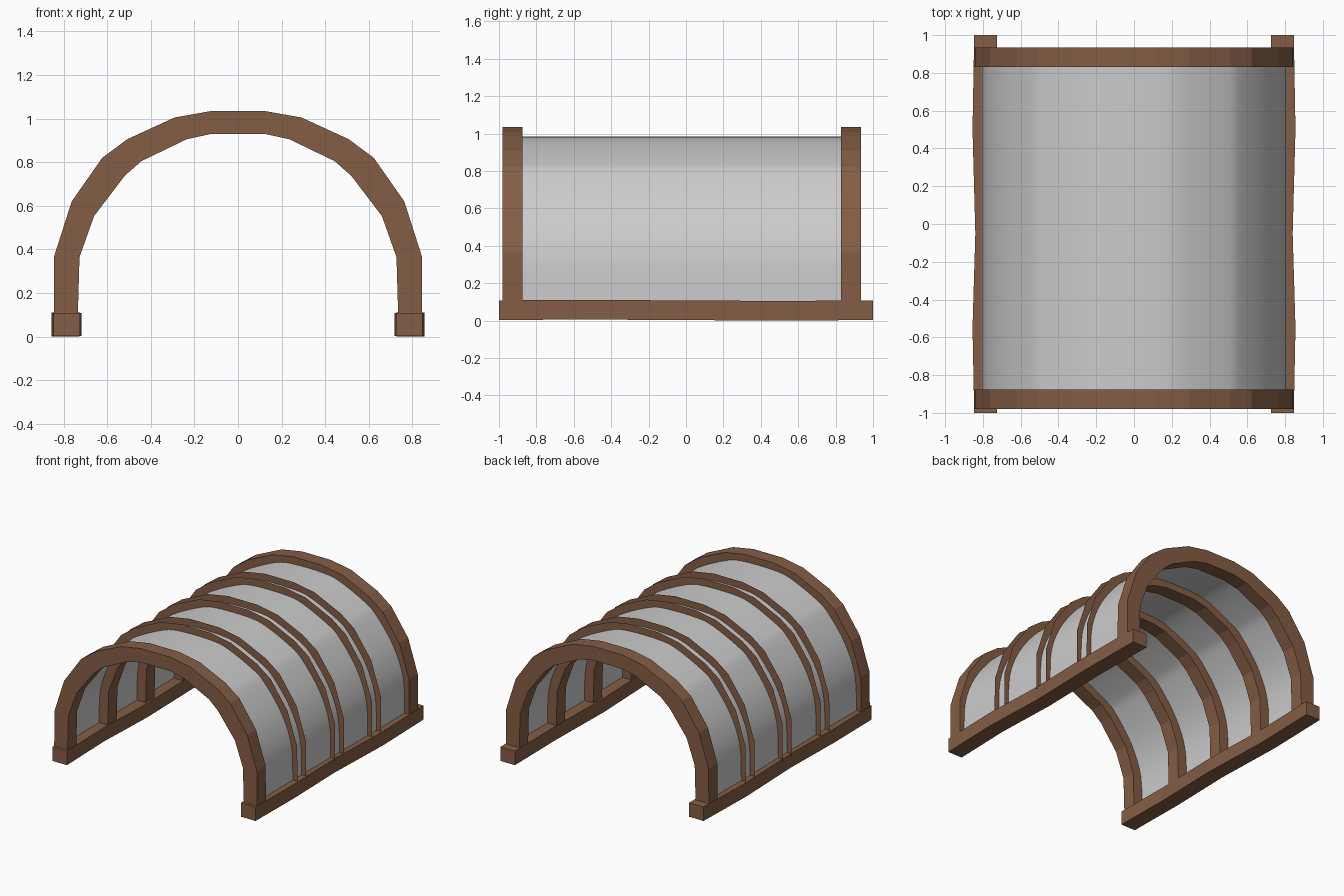
import bpy, bmesh
from mathutils import Vector

if "Cube" in bpy.data.objects:
    bpy.data.objects.remove(bpy.data.objects["Cube"])

wood = bpy.data.materials.new("wood")
wood.diffuse_color = (0.23, 0.11, 0.06, 1)
wood.use_nodes = True
wood.node_tree.nodes["Principled BSDF"].inputs["Base Color"].default_value = wood.diffuse_color

# Half profiles of the arch (x, z), foot to crown
OUTER = [(0.845, 0.09), (0.843, 0.37), (0.763, 0.62), (0.623, 0.82),
         (0.507, 0.906), (0.291, 1.005), (0.122, 1.035)]
INNER = [(0.735, 0.09), (0.727, 0.365), (0.66, 0.553), (0.52, 0.737),
         (0.443, 0.805), (0.236, 0.905), (0.122, 0.93)]
COVER = [(0.808, 0.09), (0.795, 0.367), (0.712, 0.587), (0.571, 0.778),
         (0.475, 0.853), (0.264, 0.953), (0.122, 0.98)]


def mirrored(half):
    return half + [(-x, z) for x, z in reversed(half)]


def finish(bm, name, mat=None):
    bmesh.ops.recalc_face_normals(bm, faces=bm.faces)
    me = bpy.data.meshes.new(name)
    bm.to_mesh(me)
    bm.free()
    ob = bpy.data.objects.new(name, me)
    bpy.context.collection.objects.link(ob)
    if mat:
        me.materials.append(mat)
    return ob


def loft(bm, rings, closed):
    """Bridge consecutive rings of points with quads."""
    vs = [[bm.verts.new(p) for p in r] for r in rings]
    n = len(vs[0])
    for a, b in zip(vs, vs[1:]):
        for i in range(n if closed else n - 1):
            j = (i + 1) % n
            bm.faces.new((a[i], a[j], b[j], b[i]))
    return vs


def arch(name, y0, y1, open_top):
    # the cross-section is swept from foot to foot; inner ribs have no outer face
    bm = bmesh.new()
    rings = [[(ox, y0, oz), (ix, y0, iz), (ix, y1, iz), (ox, y1, oz)]
             for (ox, oz), (ix, iz) in zip(mirrored(OUTER), mirrored(INNER))]
    vs = loft(bm, rings, not open_top)
    if not open_top:
        bm.faces.new(vs[0])
        bm.faces.new(vs[-1])
    return finish(bm, name, wood)


# End arches and the open-topped ribs between them
arch("front_arch", -0.98, -0.875, False)
arch("back_arch", 0.83, 0.935, False)
for i, (y0, y1) in enumerate([(-0.5, -0.395), (-0.05, 0.055), (0.39, 0.495)]):
    arch(f"middle_rib_{i + 1}", y0, y1, True)

# Base rails, slightly uneven along their length
WOBBLE = [(-1, 0, 0), (-0.55, 0.009, 0.003), (-0.05, -0.006, 0),
          (0.5, 0.009, -0.003), (1, 0, 0)]
for side, s in (("right", 1), ("left", -1)):
    bm = bmesh.new()
    rings = [[(s * (0.725 + dx), y, 0.003 + dz), (s * (0.846 + dx), y, 0.003 + dz),
              (s * (0.846 + dx), y, 0.108 + dz), (s * (0.725 + dx), y, 0.108 + dz)]
             for y, dx, dz in WOBBLE]
    vs = loft(bm, rings, True)
    bm.faces.new(vs[0])
    bm.faces.new(vs[-1])
    finish(bm, side + "_base_rail", wood)

# Smooth cover sheet: spline through the middle of the arch section
pts = [Vector(p) for p in mirrored(COVER)]
pts = [2 * pts[0] - pts[1]] + pts + [2 * pts[-1] - pts[-2]]
curve = []
for a, b, c, d in zip(pts, pts[1:], pts[2:], pts[3:]):
    for k in range(4):
        t = k / 4
        curve.append(0.5 * (2 * b + (c - a) * t + (2 * a - 5 * b + 4 * c - d) * t * t
                            + (3 * b - a - 3 * c + d) * t ** 3))
curve.append(pts[-2])
bm = bmesh.new()
loft(bm, [[(p.x, y, p.y) for p in curve] for y in (-0.93, 0.885)], False)
for f in bm.faces:
    f.smooth = True
    f.normal_update()
cover = finish(bm, "cover_sheet")
if cover.data.polygons[len(cover.data.polygons) // 2].normal.z < 0:
    cover.data.flip_normals()
